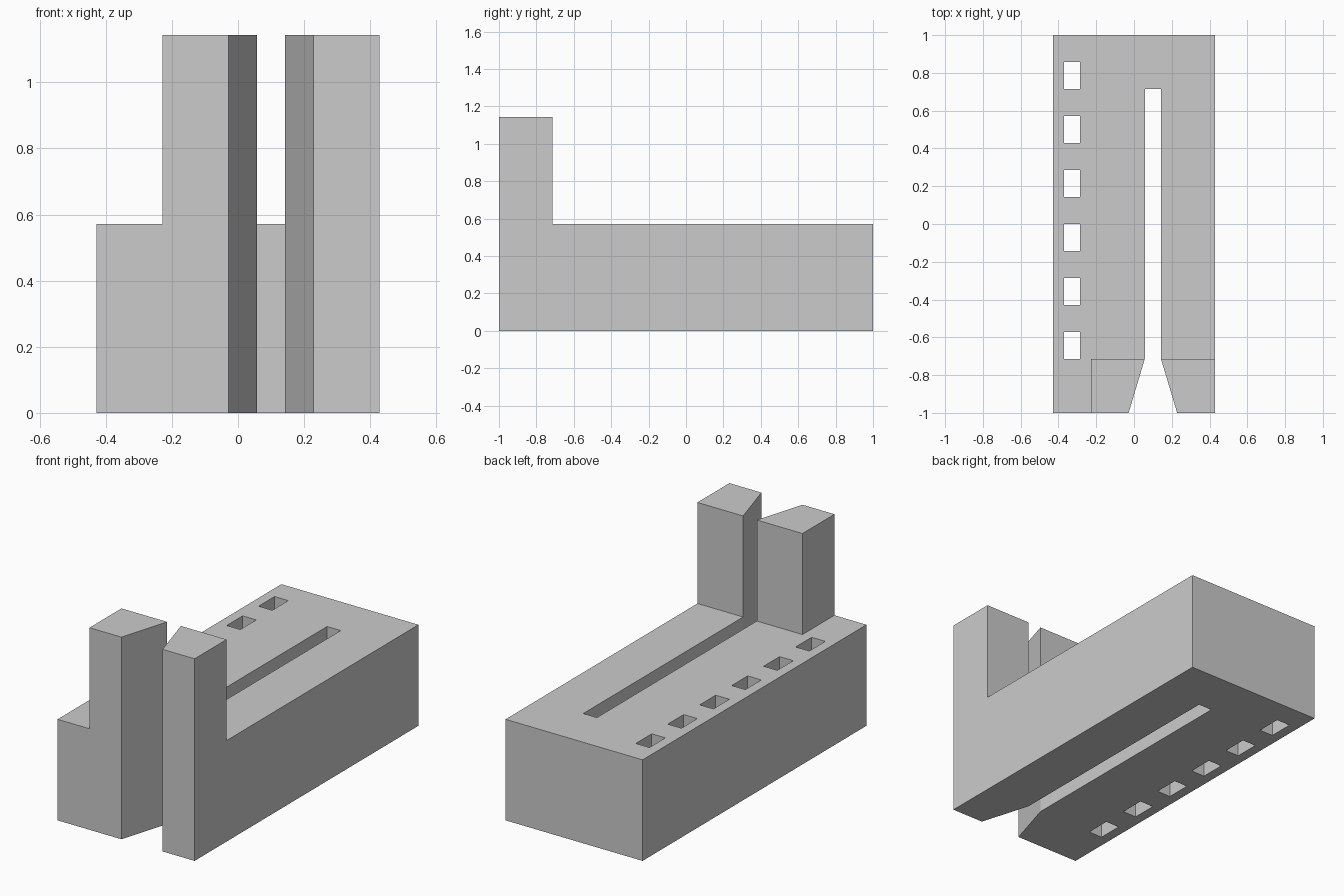
import bpy
import bmesh

if "Cube" in bpy.data.objects:
    bpy.data.objects.remove(bpy.data.objects["Cube"], do_unlink=True)

U = 1 / 7                      # design module: the block is 14 modules long
W, L = 3 * U, 7 * U            # half width and half length
DECK, TOP = 4 * U, 8 * U       # deck and tower heights
SLOT_L, SLOT_R = 0.4 * U, 1.0 * U
FLARE = 0.6 * U                # widening of the slot mouth on each side
TOWER_BACK, TOWER_SIDE = -5 * U, -1.6 * U

grey = bpy.data.materials.new("plain grey")
grey.use_nodes = True
colour = (0.6, 0.6, 0.6, 1)
grey.diffuse_color = colour
grey.node_tree.nodes["Principled BSDF"].inputs["Base Color"].default_value = colour


def prism(name, outline, z0, z1):
    """Extrude a counter-clockwise outline from z0 to z1."""
    bm = bmesh.new()
    base = bm.faces.new([bm.verts.new((x, y, z0)) for x, y in outline])
    raised = bmesh.ops.extrude_face_region(bm, geom=[base], use_keep_orig=True)
    for v in raised["geom"]:
        if isinstance(v, bmesh.types.BMVert):
            v.co.z = z1
    bmesh.ops.recalc_face_normals(bm, faces=bm.faces[:])
    mesh = bpy.data.meshes.new(name)
    bm.to_mesh(mesh)
    bm.free()
    mesh.materials.append(grey)
    obj = bpy.data.objects.new(name, mesh)
    bpy.context.collection.objects.link(obj)
    return obj


def cut(target, cutter):
    """Subtract the cutter from the target and remove it."""
    mod = target.modifiers.new(cutter.name, 'BOOLEAN')
    mod.operation = 'DIFFERENCE'
    mod.solver = 'EXACT'
    mod.object = cutter
    cutter.hide_render = True
    bpy.context.view_layer.objects.active = target
    bpy.ops.object.modifier_apply(modifier=mod.name)
    bpy.data.objects.remove(cutter, do_unlink=True)


# Full-height block with the flared slot open at the front
body = prism("slotted_block", [
    (-W, -L), (SLOT_L - FLARE, -L), (SLOT_L, TOWER_BACK), (SLOT_L, 5 * U),
    (SLOT_R, 5 * U), (SLOT_R, TOWER_BACK), (SLOT_R + FLARE, -L),
    (W, -L), (W, L), (-W, L)], 0, TOP)

# Lower everything but the two front towers to deck height
cut(body, prism("deck_cutter", [
    (-1, -2), (TOWER_SIDE, -2), (TOWER_SIDE, TOWER_BACK),
    (1, TOWER_BACK), (1, 2), (-1, 2)], DECK, 2))

# Row of through holes along the right edge
for i in range(6):
    x0, x1 = -2.6 * U, -2 * U
    y0 = (2 * i - 5) * U
    cut(body, prism("hole_cutter", [
        (x0, y0), (x1, y0), (x1, y0 + U), (x0, y0 + U)], -1, 1))
